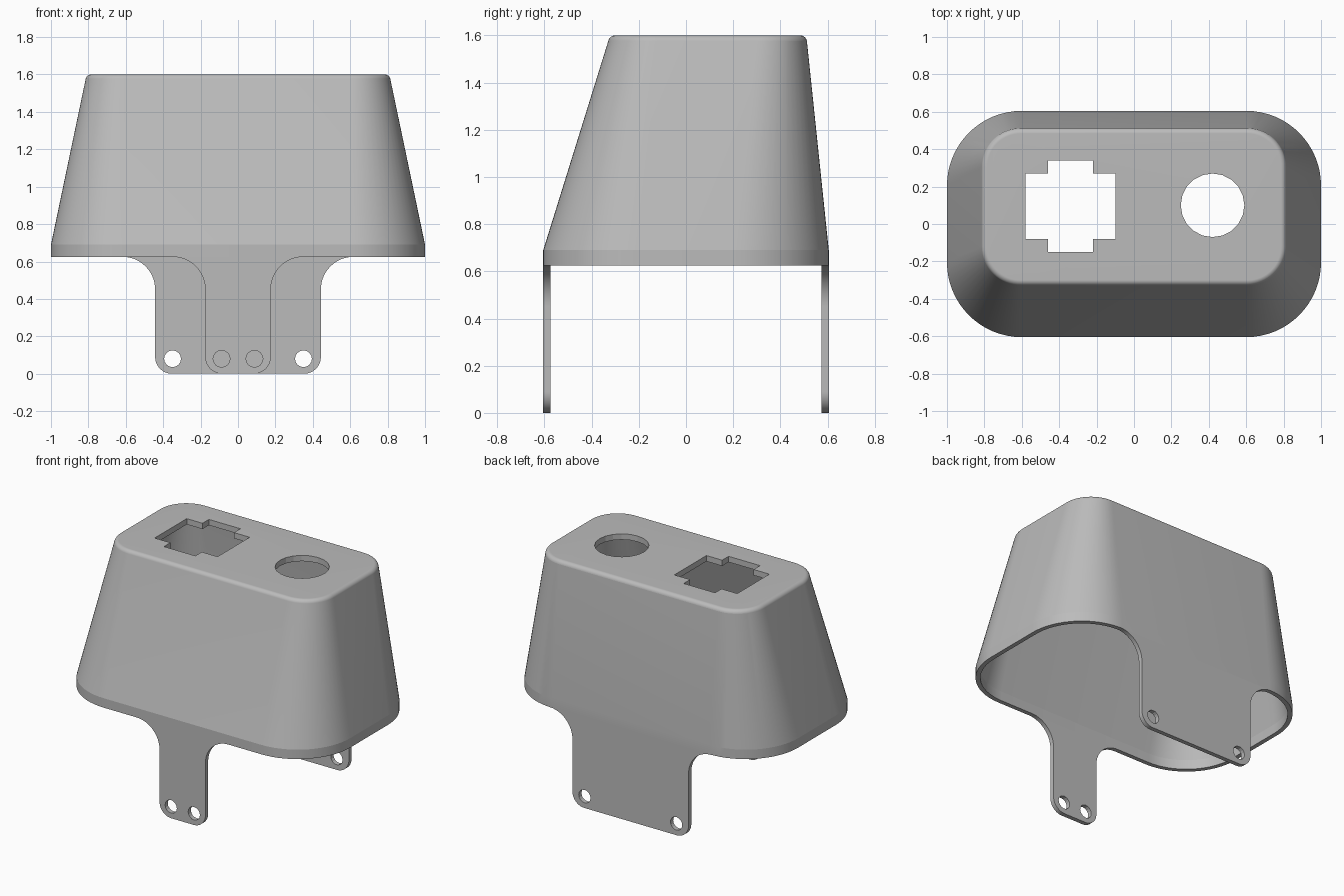
import bpy, bmesh
from math import sin, cos, pi, radians
from mathutils import Matrix

cube = bpy.data.objects.get("Cube")
if cube:
    bpy.data.objects.remove(cube, do_unlink=True)

grey = bpy.data.materials.new("plain grey")
grey.use_nodes = True
colour = (0.5, 0.5, 0.5, 1)
grey.diffuse_color = colour
grey.node_tree.nodes["Principled BSDF"].inputs["Base Color"].default_value = colour

STEPS = 16
RIM, BAND, TOP = 0.625, 0.69, 1.6
WALL = 0.03


def arc(cx, cy, r, a0, a1, steps=STEPS):
    angles = [radians(a0 + (a1 - a0) * i / steps) for i in range(steps + 1)]
    return [(cx + r * cos(a), cy + r * sin(a)) for a in angles]


def loft(name, rings):
    """Skin a chain of equal rings and cap both ends."""
    bm = bmesh.new()
    loops = [[bm.verts.new(p) for p in ring] for ring in rings]
    n = len(loops[0])
    for a, b in zip(loops, loops[1:]):
        for i in range(n):
            j = (i + 1) % n
            bm.faces.new((a[i], a[j], b[j], b[i]))
    bm.faces.new(loops[0][::-1])
    bm.faces.new(loops[-1])
    bmesh.ops.recalc_face_normals(bm, faces=bm.faces)
    mesh = bpy.data.meshes.new(name)
    bm.to_mesh(mesh)
    bm.free()
    mesh.materials.append(grey)
    obj = bpy.data.objects.new(name, mesh)
    bpy.context.collection.objects.link(obj)
    return obj


def prism(name, outline, low, high, upright=False):
    """Extrude an outline along z, or along y when upright."""
    if upright:
        return loft(name, [[(u, d, v) for u, v in outline] for d in (low, high)])
    return loft(name, [[(u, v, d) for u, v in outline] for d in (low, high)])


def cut(obj, cutters):
    for cutter in cutters:
        cutter.hide_render = True
        mod = obj.modifiers.new("hole", 'BOOLEAN')
        mod.operation, mod.solver, mod.object = 'DIFFERENCE', 'EXACT', cutter
    graph = bpy.context.evaluated_depsgraph_get()
    mesh = bpy.data.meshes.new_from_object(obj.evaluated_get(graph))
    obj.modifiers.clear()
    obj.data = mesh
    for cutter in cutters:
        bpy.data.objects.remove(cutter, do_unlink=True)
    bpy.ops.object.select_all(action='DESELECT')
    obj.select_set(True)
    bpy.context.view_layer.objects.active = obj
    bpy.ops.object.shade_smooth_by_angle(angle=radians(6))


def ring(z, inset=0.0):
    """Rounded rectangle that tapers from the rim band to the top."""
    f = max(0, min(1, (z - BAND) / (TOP - 0.03 - BAND)))
    mix = lambda a, b: a + (b - a) * f
    half = mix(1.0, 0.815) - inset
    front, back = mix(-0.605, -0.33) + inset, mix(0.605, 0.513) - inset
    r = mix(0.4, 0.21) - inset
    pts = arc(half - r, back - r, r, 0, 90) + arc(r - half, back - r, r, 90, 180)
    pts += arc(r - half, front + r, r, 180, 270) + arc(half - r, front + r, r, 270, 360)
    return [(x, y, z) for x, y in pts]


# Hollow tapered housing with a softly rounded top edge
rings = [ring(TOP - 0.04, WALL), ring(BAND, WALL), ring(RIM, WALL), ring(RIM), ring(BAND)]
for i in range(STEPS + 1):
    a = radians(12 + 78 * i / STEPS)
    rings.append(ring(TOP - 0.03 + 0.03 * sin(a), 0.03 * (1 - cos(a))))
housing = loft("housing", rings)

# Cross-shaped socket opening and round opening in the top
x0, x1, x2, x3 = -0.58, -0.46, -0.22, -0.10
y0, y1, y2, y3 = -0.15, -0.08, 0.27, 0.34
cross = [(x0, y1), (x1, y1), (x1, y0), (x2, y0), (x2, y1), (x3, y1),
         (x3, y2), (x2, y2), (x2, y3), (x1, y3), (x1, y2), (x0, y2)]
disc = arc(0.42, 0.10, 0.17, 0, 342, 19)
cut(housing, [prism("socket_cutter", cross, 1.4, 1.7),
              prism("round_cutter", disc, 1.4, 1.7)])


# Mounting tabs that flare into the rim, each with two screw holes
def tab(name, half, hole_x, low, high):
    flare, r = 0.175, 0.09
    side = arc(half + flare, RIM - flare, flare, 90, 180) + arc(half - r, r, r, 0, -90)
    outline = side + [(-x, z) for x, z in reversed(side)]
    plate = prism(name, outline, low, high, True)
    cut(plate, [prism("screw_cutter", arc(s * hole_x, 0.08, 0.045, 0, 337.5, 15),
                      low - 0.1, high + 0.1, True) for s in (-1, 1)])


tab("front_tab", 0.175, 0.088, -0.605, -0.605 + WALL)
tab("back_tab", 0.443, 0.35, 0.605 - WALL, 0.605)
